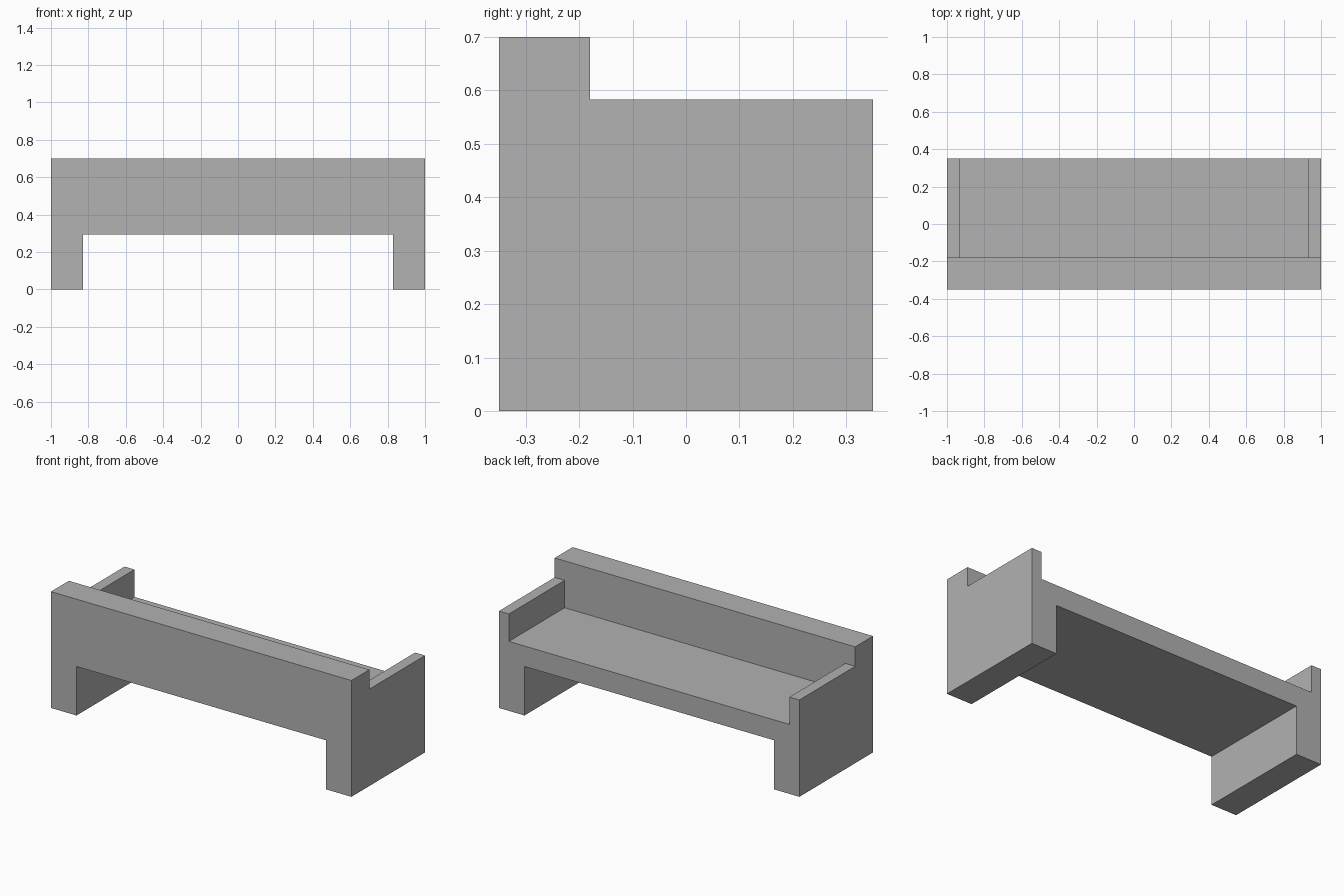
import bpy
import bmesh
from mathutils import Vector

if "Cube" in bpy.data.objects:
    bpy.data.objects.remove(bpy.data.objects["Cube"])

grey = bpy.data.materials.new("plain grey")
grey.diffuse_color = (0.445, 0.445, 0.445, 1.0)
grey.use_nodes = True
grey.node_tree.nodes["Principled BSDF"].inputs["Base Color"].default_value = grey.diffuse_color

HALF_LENGTH, HALF_DEPTH = 1.0, 0.35
BACK_TOP, ARM_TOP, SEAT_TOP, SEAT_UNDER = 0.70, 0.583, 0.418, 0.295
BACK_INNER = -0.18          # y of the backrest face above the seat
ARM_INNER, LEG_INNER = 0.934, 0.83


def extrude_profile(name, points, half_length):
    """Extrude a closed (y, z) profile along x, centred on x = 0."""
    bm = bmesh.new()
    face = bm.faces.new([bm.verts.new((-half_length, y, z)) for y, z in points])
    moved = bmesh.ops.extrude_face_region(bm, geom=[face])["geom"]
    bmesh.ops.translate(bm, vec=Vector((2 * half_length, 0, 0)),
                        verts=[v for v in moved if isinstance(v, bmesh.types.BMVert)])
    bmesh.ops.recalc_face_normals(bm, faces=bm.faces)
    mesh = bpy.data.meshes.new(name)
    bm.to_mesh(mesh)
    bm.free()
    mesh.materials.append(grey)
    obj = bpy.data.objects.new(name, mesh)
    bpy.context.collection.objects.link(obj)
    return obj


def cut(target, y0, y1, z0, z1, half_length):
    """Cut a box-shaped opening and discard the cutter."""
    cutter = extrude_profile("cutter", [(y0, z0), (y1, z0), (y1, z1), (y0, z1)], half_length)
    cutter.hide_render = True
    mod = target.modifiers.new("opening", 'BOOLEAN')
    mod.operation = 'DIFFERENCE'
    mod.solver = 'EXACT'
    mod.object = cutter
    bpy.context.view_layer.objects.active = target
    bpy.ops.object.modifier_apply(modifier=mod.name)
    bpy.data.objects.remove(cutter, do_unlink=True)


# Solid body: stepped side profile with a high backrest and lower arms
bench = extrude_profile("bench_body", [
    (-HALF_DEPTH, 0), (HALF_DEPTH, 0), (HALF_DEPTH, ARM_TOP),
    (BACK_INNER, ARM_TOP), (BACK_INNER, BACK_TOP), (-HALF_DEPTH, BACK_TOP)], HALF_LENGTH)

# Seat recess between the arms
cut(bench, BACK_INNER, 0.6, SEAT_TOP, 0.9, ARM_INNER)
# Opening under the seat between the end legs
cut(bench, -0.6, 0.6, -0.2, SEAT_UNDER, LEG_INNER)
